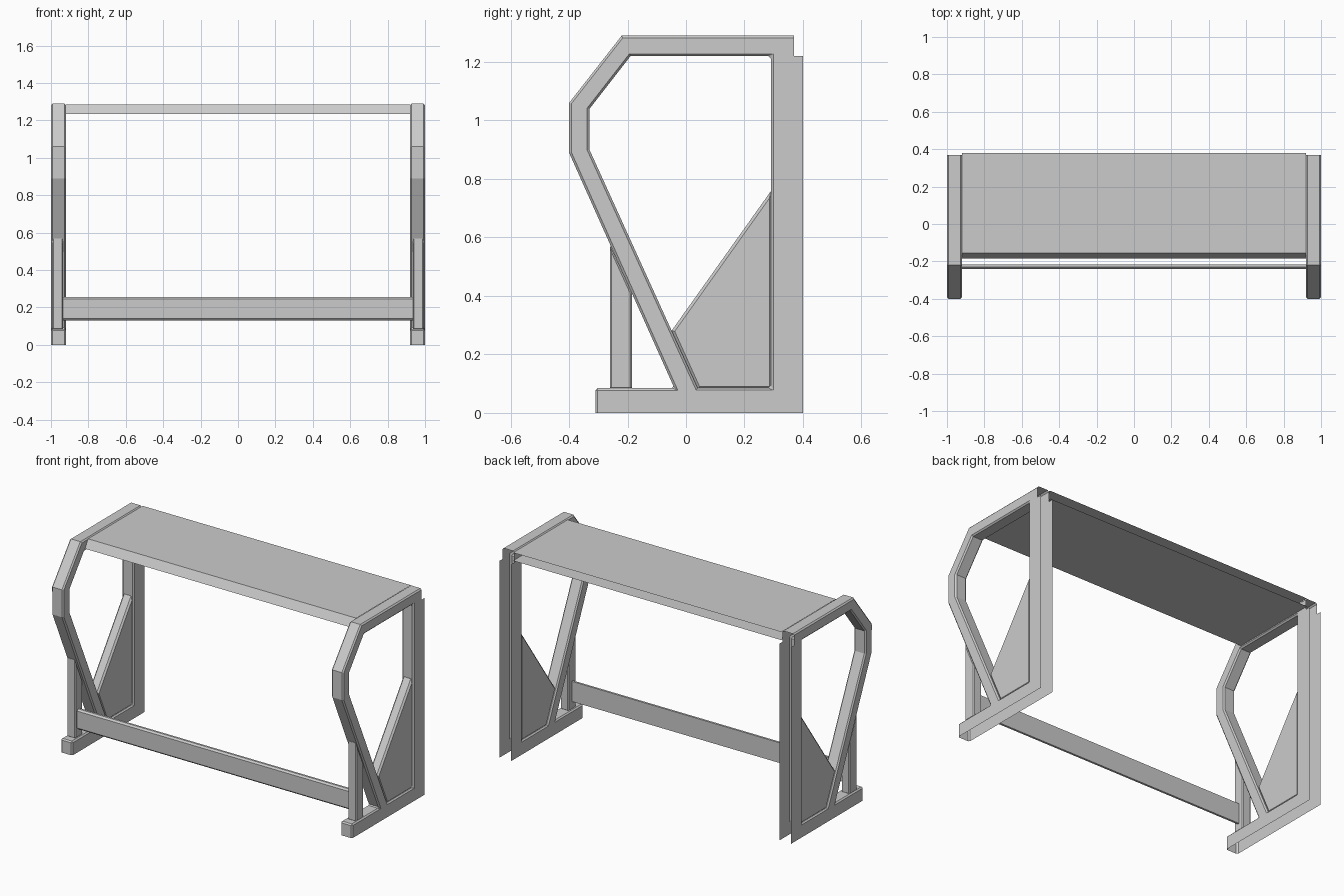
import bpy
import bmesh
import math

cube = bpy.data.objects.get("Cube")
if cube:
    bpy.data.objects.remove(cube, do_unlink=True)

grey = bpy.data.materials.new("light_grey")
grey.use_nodes = True
colour = (0.6, 0.6, 0.6, 1.0)
grey.diffuse_color = colour
grey.node_tree.nodes["Principled BSDF"].inputs["Base Color"].default_value = colour

INNER, OUTER = 0.92, 1.0      # inside and outside planes of a side frame


def make_part(name, points, plates, walls, x0, x1, bevel=0.0, mirror=False):
    """Sweep a y-z outline along x: plates close the two ends, walls join them."""
    bm = bmesh.new()
    ends = [{k: bm.verts.new((x, y, z)) for k, (y, z) in points.items()} for x in (x0, x1)]
    for plate in plates:
        for end in ends:
            bm.faces.new([end[k] for k in plate])
    for path in walls:
        for p, q in zip(path, path[1:]):
            bm.faces.new((ends[0][p], ends[0][q], ends[1][q], ends[1][p]))
    bmesh.ops.recalc_face_normals(bm, faces=bm.faces[:])
    mesh = bpy.data.meshes.new(name)
    bm.to_mesh(mesh)
    bm.free()
    mesh.materials.append(grey)
    obj = bpy.data.objects.new(name, mesh)
    bpy.context.collection.objects.link(obj)
    if bevel:
        mod = obj.modifiers.new("Chamfer", 'BEVEL')
        mod.width = bevel
        mod.segments = 1
        mod.limit_method = 'ANGLE'
        mod.angle_limit = math.radians(75)
    if mirror:
        obj.modifiers.new("Mirror", 'MIRROR').use_axis[0] = True
    return obj


def make_solid(name, outline, x0, x1, **options):
    """Closed prism from a y-z outline."""
    points = dict(enumerate(outline))
    loop = list(points)
    return make_part(name, points, [loop], [loop + [0]], x0, x1, **options)


# Side frames: hollow sheet channels, open underneath and at the back
frame = {
    # outside of the arm, leg and foot
    "top_back": (0.37, 1.29), "top_front": (-0.22, 1.29),
    "elbow_high": (-0.40, 1.06), "elbow_low": (-0.40, 0.89),
    "leg_end": (-0.04, 0.085), "toe_top": (-0.31, 0.085), "toe": (-0.31, 0),
    # back post
    "heel": (0.40, 0), "post_top": (0.40, 1.22), "notch": (0.37, 1.22),
    # opening
    "in_back": (0.29, 1.22), "in_front": (-0.19, 1.22),
    "in_high": (-0.33, 1.04), "in_low": (-0.33, 0.90),
    "in_leg": (0.04, 0.085), "in_heel": (0.29, 0.085),
}
frame_plates = [
    ("top_back", "top_front", "in_front", "in_back", "notch"),
    ("top_front", "elbow_high", "in_high", "in_front"),
    ("elbow_high", "elbow_low", "in_low", "in_high"),
    ("elbow_low", "leg_end", "in_leg", "in_low"),
    ("toe_top", "toe", "heel", "in_heel", "in_leg", "leg_end"),
    ("heel", "post_top", "notch", "in_back", "in_heel"),
]
frame_walls = [
    ("top_back", "top_front", "elbow_high", "elbow_low", "leg_end", "toe_top", "toe"),
    ("in_back", "in_front", "in_high", "in_low", "in_leg", "in_heel", "in_back"),
]
make_part("side_frames", frame, frame_plates, frame_walls, INNER, OUTER,
          bevel=0.008, mirror=True)

# Gusset panels between the leg and the back post
make_solid("gusset_panels", [(0.04, 0.08), (0.295, 0.08), (0.295, 0.765), (-0.05, 0.28)],
           0.927, 0.993, bevel=0.01, mirror=True)

# Upright struts, cut along the slope of the leg
make_solid("front_struts", [(-0.26, 0.08), (-0.185, 0.08), (-0.185, 0.41), (-0.26, 0.575)],
           0.935, 0.993, bevel=0.006, mirror=True)

# Shelf: sheet folded around a sloping front edge, open at the back
shelf = {"top_back": (0.38, 1.285), "top_front": (-0.155, 1.285),
         "low_front": (-0.185, 1.235), "low_back": (0.38, 1.235)}
make_part("shelf", shelf, [], [list(shelf)], -INNER, INNER)

# Cross rail with a chamfered front
make_solid("cross_rail", [(-0.217, 0.13), (-0.217, 0.255), (-0.23, 0.255),
                          (-0.24, 0.245), (-0.24, 0.14), (-0.23, 0.13)], -0.937, 0.937)
